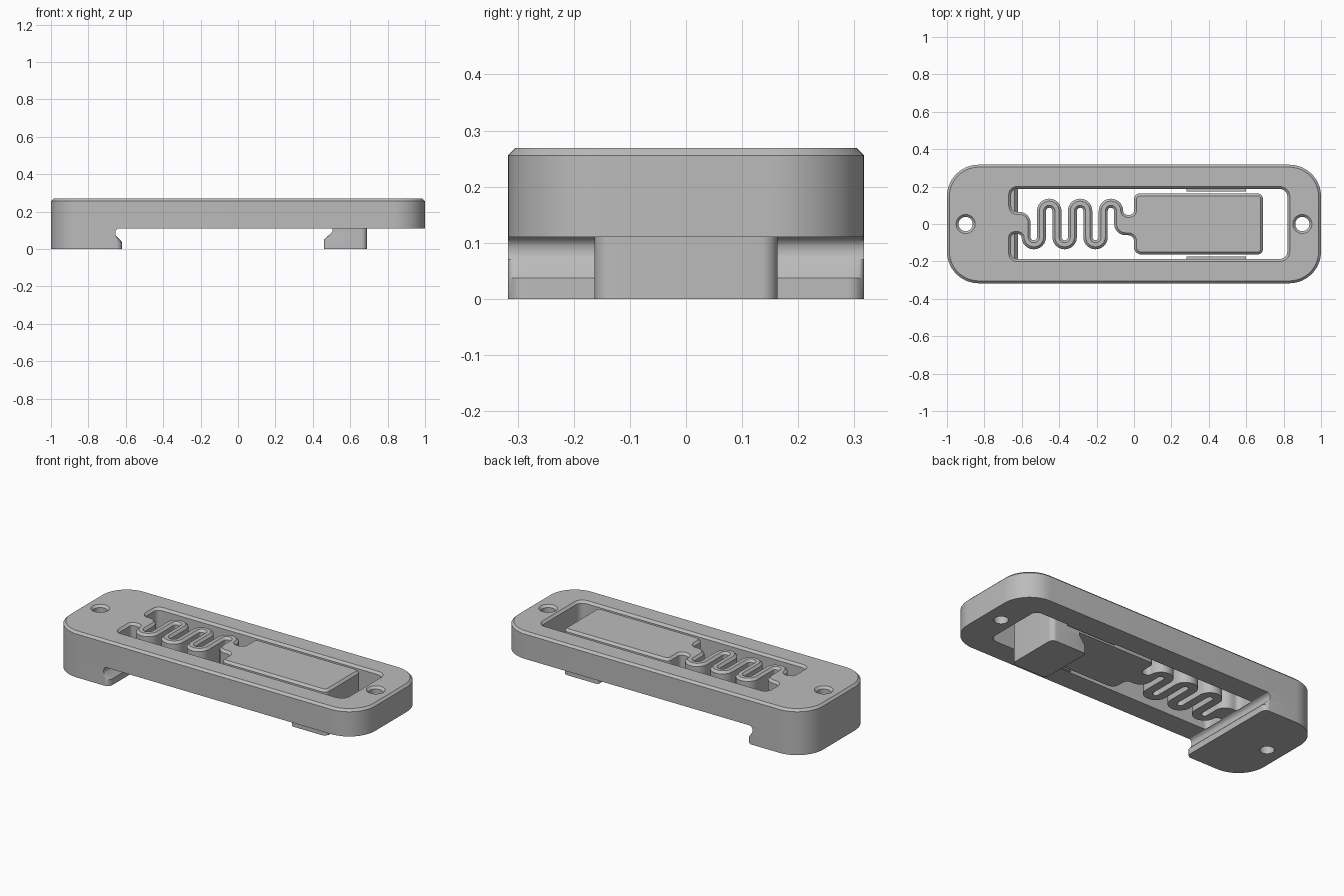
import bpy, bmesh, math
from mathutils import Vector

if "Cube" in bpy.data.objects:
    bpy.data.objects.remove(bpy.data.objects["Cube"])

grey = bpy.data.materials.new("plain grey")
grey.diffuse_color = (0.5, 0.5, 0.5, 1)
grey.use_nodes = True
grey.node_tree.nodes["Principled BSDF"].inputs["Base Color"].default_value = grey.diffuse_color


def arc(cx, cy, rx, a0, a1, n=8, ry=None):
    ry = rx if ry is None else ry
    return [(cx + rx * math.cos(math.radians(a0 + (a1 - a0) * i / n)),
             cy + ry * math.sin(math.radians(a0 + (a1 - a0) * i / n))) for i in range(n + 1)]


def rounded(x0, x1, y, r_left, r_right, n=8):
    """Counterclockwise rounded rectangle, symmetric in y."""
    return (arc(x0 + r_left, -y + r_left, r_left, 180, 270, n)
            + arc(x1 - r_right, -y + r_right, r_right, 270, 360, n)
            + arc(x1 - r_right, y - r_right, r_right, 0, 90, n)
            + arc(x0 + r_left, y - r_left, r_left, 90, 180, n))


def clean(loop):
    out = []
    for p in map(Vector, loop):
        if not out or (p - out[-1]).length > 1e-4:
            out.append(p)
    if (out[0] - out[-1]).length < 1e-4:
        out.pop()
    return out


def offset(loop, d, closed=True):
    """Shift a path to its left by d, with mitred corners."""
    pts, res = [Vector(p) for p in loop], []
    n = len(pts)
    for i, p in enumerate(pts):
        a = pts[i - 1] if closed or i > 0 else None
        b = pts[(i + 1) % n] if closed or i < n - 1 else None
        d1 = (p - a).normalized() if a is not None else (b - p).normalized()
        d2 = (b - p).normalized() if b is not None else d1
        n1, n2 = Vector((-d1.y, d1.x)), Vector((-d2.y, d2.x))
        res.append(p + (n1 + n2) * d / max(1 + n1.dot(n2), 0.5))
    return res


def stack(name, levels):
    """Solid through a list of (z, loops); the caps are filled around holes."""
    bm = bmesh.new()
    rings = [[[bm.verts.new((p[0], p[1], z)) for p in lp] for lp in loops] for z, loops in levels]
    for low, high in zip(rings, rings[1:]):
        for a, b in zip(low, high):
            for i in range(len(a)):
                j = (i + 1) % len(a)
                bm.faces.new((a[i], a[j], b[j], b[i]))
    for cap in (rings[0], rings[-1]):
        edges = [bm.edges.get((lp[i - 1], lp[i])) for lp in cap for i in range(len(lp))]
        bmesh.ops.triangle_fill(bm, edges=edges, use_beauty=True)
    bmesh.ops.recalc_face_normals(bm, faces=bm.faces[:])
    me = bpy.data.meshes.new(name)
    bm.to_mesh(me)
    bm.free()
    me.materials.append(grey)
    ob = bpy.data.objects.new(name, me)
    bpy.context.collection.objects.link(ob)
    bpy.ops.object.select_all(action='DESELECT')
    ob.select_set(True)
    bpy.context.view_layer.objects.active = ob
    bpy.ops.object.shade_smooth_by_angle(angle=math.radians(30))
    return ob


# Centre line of the winding spring
X0, PITCH, R, YL, HALF = -0.577, 0.0825, 0.04125, 0.07, 0.024
line = [(X0, 0)]
for k in range(6):
    c = X0 + (k + 0.5) * PITCH
    line += arc(c, -YL, R, 180, 360, 12) if k % 2 == 0 else arc(c, YL, R, 180, 0, 12)
line = clean(line + [(X0 + 6 * PITCH, 0)])
upper = [tuple(p) for p in offset(line, HALF, False)]
lower = [tuple(p) for p in offset(line, -HALF, False)]

# One slot outline runs round the spring, the tongue and the frame opening
L, SY = -0.657, 0.163
slot = arc(L + 0.028, 0.1, 0.028, 180, 270, 6, 0.035)          # upper root
slot += arc(-0.613, 0.005, 0.06, 90, 0)
slot += upper[1:-1]
slot += arc(-0.029, 0.07, 0.029, 180, 360, 10, 0.022)          # notch
slot += arc(0.03, SY - 0.03, 0.03, 180, 90)                    # tongue
slot += arc(0.66, SY - 0.03, 0.03, 90, 0)
slot += arc(0.66, -SY + 0.03, 0.03, 0, -90)
slot += arc(0.04, -SY + 0.04, 0.04, 270, 180)
slot += arc(-0.03, -0.09, 0.03, 0, 90)
slot += arc(-0.046, 0, 0.06, 270, 180)
slot += lower[1:-1][::-1]
slot += arc(L + 0.028, -0.07, 0.028, 0, 180, 10, 0.018)        # lower root
slot += rounded(L, 0.82, 0.187, 0.03, 0.04)
slot = clean(slot)

# Plate with chamfered top edges
C = 0.013
outer = clean(rounded(-1, 1, 0.317, 0.17, 0.17, 14))
holes = [clean(arc(x, 0, 0.038, 0, 360, 32)) for x in (-0.9, 0.9)]
full = [outer, slot] + holes
top = [offset(outer, C)] + [offset(lp, -C) for lp in [slot] + holes]
stack("spring_plate", [(0.11, full), (0.256, full), (0.269, top)])

# Foot with an undercut groove under the left end
foot = clean(rounded(-1, -0.62, 0.317, 0.17, 0.03, 14))
stack("hooked_foot", [(z, [[(min(p.x, x), p.y) for p in foot], holes[0]]) for z, x in
                      ((0, -0.62), (0.037, -0.62), (0.07, -0.652), (0.08, -0.656),
                       (0.095, -0.655), (0.104, -0.65), (0.11, -0.64))])

# Latch block under the free end of the tongue
latch = clean(rounded(0.46, 0.69, SY, 0.015, 0.03))
stack("latch_block", [(z, [[(max(p.x, x), p.y) for p in latch]]) for z, x in
                      ((0, 0.46), (0.05, 0.46), (0.085, 0.498), (0.095, 0.505), (0.112, 0.507))])

# Thin guide ribs on the long walls of the opening
for side, name in ((1, "back_rib"), (-1, "front_rib")):
    rib = [(0.28, 0.175 * side), (0.6, 0.175 * side), (0.6, 0.19 * side), (0.28, 0.19 * side)]
    stack(name, [(0.112, [rib]), (0.2, [rib])])
